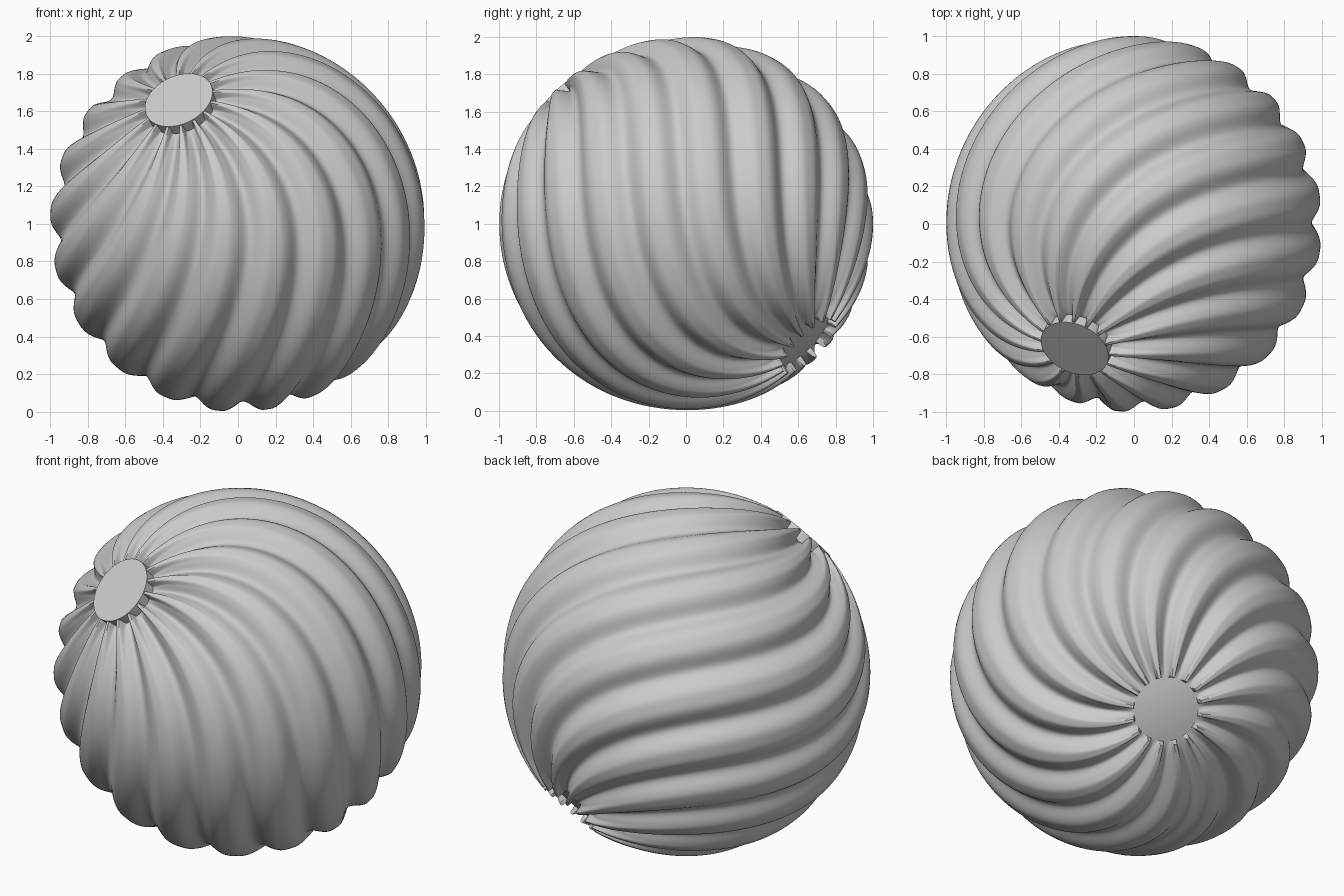
import bpy, bmesh, math
from mathutils import Vector

if "Cube" in bpy.data.objects:
    bpy.data.objects.remove(bpy.data.objects["Cube"])

RIBS, SEG = 16, 30
TWIST = math.radians(90)          # total twist from pole to pole
PHASE = math.radians(7)           # where the first groove sits
HOLE = 0.192                      # polar angle where the ribs stop
DEPTH = 0.054
AXIS = Vector((-0.32, -0.672, 0.668)).normalized()
ROT = Vector((0, 0, 1)).rotation_difference(AXIS)
CENTRE = Vector((0, 0, 1))


def place(p):
    return CENTRE + ROT @ Vector(p)


def finish(bm, name, angle):
    bmesh.ops.recalc_face_normals(bm, faces=bm.faces)
    mesh = bpy.data.meshes.new(name)
    bm.to_mesh(mesh)
    bm.free()
    ob = bpy.data.objects.new(name, mesh)
    bpy.context.collection.objects.link(ob)
    bpy.ops.object.select_all(action='DESELECT')
    bpy.context.view_layer.objects.active = ob
    ob.select_set(True)
    bpy.ops.object.shade_smooth_by_angle(angle=math.radians(angle))
    return ob


def groove_shape(phi, theta):
    """1 in a groove, 0 on a crest: soft lobes mid-way, thin square ribs at the poles."""
    c = max(0.0, (1 + math.cos(RIBS * phi)) / 2)
    t = min(1.0, max(0.0, (c - 0.08) / 0.34))
    square = t * t * (3 - 2 * t)
    near = min(1.0, HOLE / max(1e-6, min(theta, math.pi - theta))) ** 2
    return near * square + (1 - near) * c ** 1.8


def ring(bm, theta, crest, depth):
    """One twisted, fluted loop at a polar angle."""
    n = RIBS * SEG
    verts = []
    for i in range(n):
        phi = 2 * math.pi * i / n
        r = crest - depth * groove_shape(phi, theta)
        a = phi + PHASE + TWIST * math.cos(theta) / 2
        verts.append(bm.verts.new(place((r * math.sin(theta) * math.cos(a),
                                         r * math.sin(theta) * math.sin(a),
                                         r * math.cos(theta)))))
    return verts


# Ribbed ball: (polar angle, crest radius, groove depth) from top to bottom
floor = 1 - DEPTH
rows = [(HOLE - 0.02, 0.93, 0.0), (HOLE - 0.01, 0.99, 0.05)]
steps = 96
for k in range(steps + 1):
    rows.append((HOLE + (math.pi - 2 * HOLE) * k / steps, 1.0, DEPTH))
# Recessed floor at the lower end, flush with the groove bottoms
end = math.pi - HOLE
rows += [(end + 0.003, floor, 0), (end + 0.06, floor, 0), (end + 0.12, floor, 0)]

bm = bmesh.new()
loops = [ring(bm, *row) for row in rows]
for a, b in zip(loops, loops[1:]):
    for i in range(len(a)):
        j = (i + 1) % len(a)
        bm.faces.new((a[i], a[j], b[j], b[i]))
pole = bm.verts.new(place((0, 0, -floor)))
last = loops[-1]
for i in range(len(last)):
    bm.faces.new((last[i], last[(i + 1) % len(last)], pole))
bm.faces.new(loops[0])
finish(bm, "ribbed_ball", 55)

# Flat end disc on the upper front
bm = bmesh.new()
bmesh.ops.create_cone(bm, cap_ends=True, segments=64,
                      radius1=0.19, radius2=0.19, depth=0.06)
for v in bm.verts:
    v.co = place(v.co + Vector((0, 0, 0.957)))
finish(bm, "end_disc", 30)
